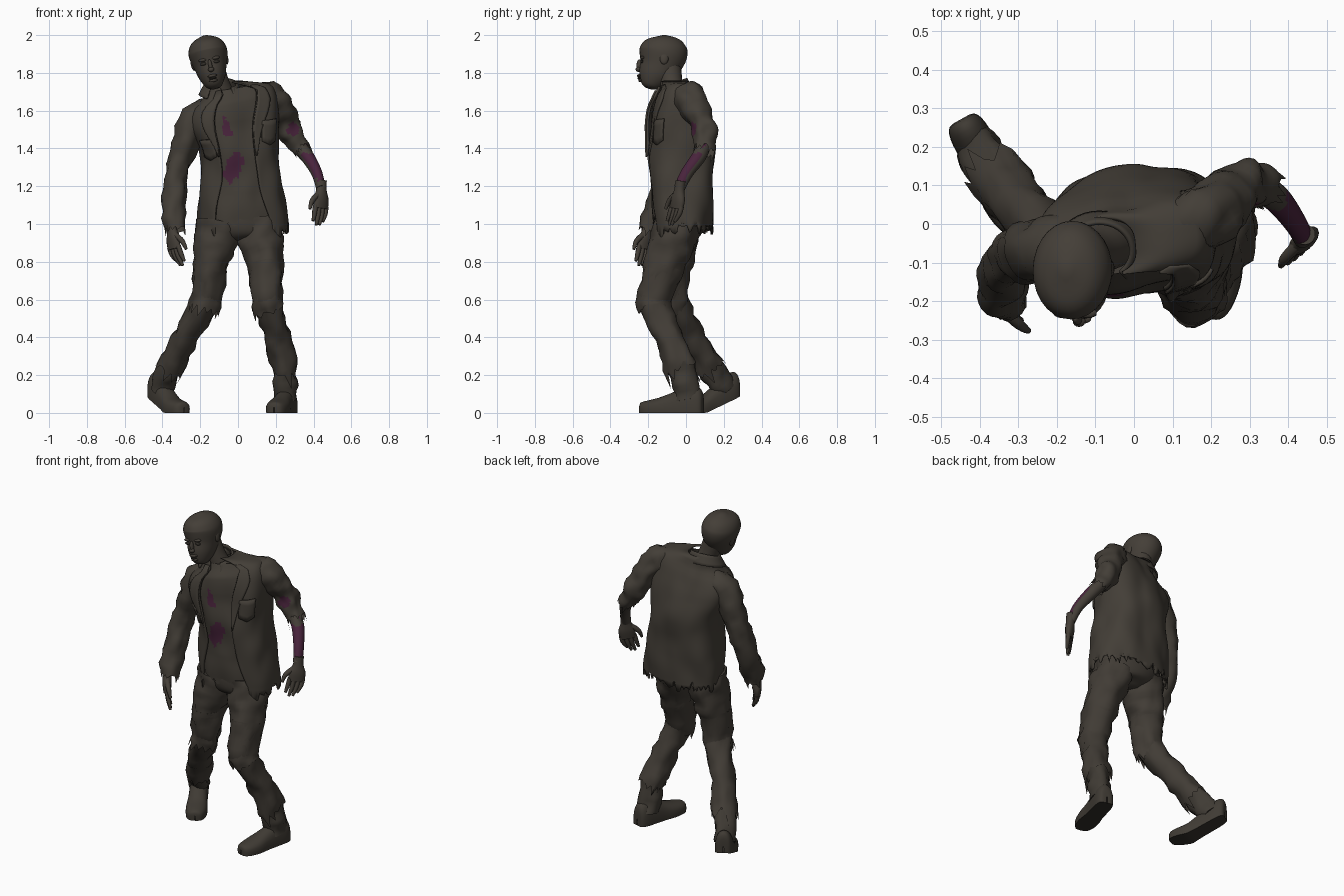
import bpy, bmesh, math, random
from mathutils import Vector, Matrix, noise

if "Cube" in bpy.data.objects:
    bpy.data.objects.remove(bpy.data.objects["Cube"])
random.seed(4)

def material(name, *rgb):
    m = bpy.data.materials.new(name)
    m.diffuse_color = (*rgb, 1)
    m.use_nodes = True
    m.node_tree.nodes["Principled BSDF"].inputs["Base Color"].default_value = m.diffuse_color
    return m

CLOTH = material("dusty brown cloth", .056, .048, .038)
PANTS = material("dark trouser cloth", .053, .045, .036)
SKIN = material("grey brown skin", .058, .049, .039)
LEATHER = material("boot leather", .050, .043, .034)
DARK = material("dark hollow", .030, .026, .021)
WOUND = material("purple wound", .066, .017, .045)

def finish(bm, name, *mats, thick=0, rule=None):
    """Named object; rule(centre, normal) picks faces for the second material."""
    bmesh.ops.recalc_face_normals(bm, faces=bm.faces)
    bm.normal_update()
    for f in bm.faces if rule else ():
        f.material_index = int(rule(f.calc_center_median(), f.normal))
    ob = bpy.data.objects.new(name, bpy.data.meshes.new(name))
    bm.to_mesh(ob.data)
    bpy.context.collection.objects.link(ob)
    for m in mats:
        ob.data.materials.append(m)
    if thick:
        mod = ob.modifiers.new("thickness", 'SOLIDIFY')
        mod.thickness, mod.offset = thick, 0

def spline(rows, t):
    """Catmull-Rom value along rows, t in row units."""
    n = len(rows) - 1
    i = max(0, min(n - 1, int(t)))
    f = t - i
    p = [rows[max(0, min(n, i + k))] for k in (-1, 0, 1, 2)]
    return [b + .5 * f * (c - a + f * (2*a - 5*b + 4*c - d + f * (3*(b - c) + d - a))) for a, b, c, d in zip(*p)]

def bridge(bm, rows, closed):
    g = [[bm.verts.new(p) for p in row] for row in rows]
    for r, s in zip(g, g[1:]):
        for k in range(len(r) if closed else len(r) - 1):
            m = (k + 1) % len(r)
            bm.faces.new((r[k], r[m], s[m], s[k]))
    return g

def tube(bm, rows, seg=20, sub=4, ref=(1, 0, 0), wrinkle=0.0, torn=0.0):
    """Sweep an ellipse along rows of (x, y, z, radius_a, radius_b)."""
    n, ref, rings = (len(rows) - 1) * sub, Vector(ref), []
    pts = [spline(rows, i / sub) for i in range(n + 1)]
    for i, p in enumerate(pts):
        c = Vector(p[:3])
        t = (Vector(pts[min(n, i + 1)][:3]) - Vector(pts[max(0, i - 1)][:3])).normalized()
        u = (ref - t * t.dot(ref)).normalized()
        rings.append([])
        for k in range(seg):
            a = math.tau * k / seg
            d = u * math.cos(a) * p[3] + t.cross(u) * math.sin(a) * p[4]
            rip = torn * random.uniform(-.3, 1) * (k % 2) if i == n else 0
            rings[-1].append(c + d + d.normalized() * wrinkle * noise.noise((c + d) * 16) + t * rip)
    g = bridge(bm, rings, True)
    for cap in (g[:1] if torn else (g[0], g[-1])):
        bm.faces.new(cap)

def limb(name, rows, *mats, rule=None, **kw):
    bm = bmesh.new()
    tube(bm, rows, **kw)
    finish(bm, name, *mats, rule=rule)

def patch(name, fn, nu, nv, *mats, **kw):
    """Grid surface from fn(u, v), u and v from 0 to 1."""
    bm = bmesh.new()
    bridge(bm, [[fn(i / nu, j / nv) for i in range(nu + 1)] for j in range(nv + 1)], False)
    bmesh.ops.remove_doubles(bm, verts=bm.verts, dist=1e-5)
    finish(bm, name, *mats, **kw)

# Torso surface: z, centre x, centre y, radius x, radius y, tilt, turn
TORSO = [(.97, .025, -.025, .235, .158, 0, 0), (1.1, .02, -.025, .225, .166, 0, 0),
         (1.25, .015, -.025, .207, .169, 0, .08), (1.4, 0, -.03, .205, .170, .05, .13),
         (1.55, -.02, -.045, .230, .150, .15, .18), (1.65, -.02, -.055, .222, .118, .22, .22),
         (1.71, -.01, -.055, .170, .088, .2, .22), (1.75, -.08, -.065, .092, .075, .05, .1)]

def torso(deg, z, off=0.0):
    i = max(k for k in range(len(TORSO) - 1) if k == 0 or z >= TORSO[k][0])
    t = max(0, i + (z - TORSO[i][0]) / (TORSO[i + 1][0] - TORSO[i][0]))
    _, cx, cy, rx, ry, tilt, yaw = spline(TORSO, t)
    c, s = math.cos(math.radians(deg)), math.sin(math.radians(deg))
    d = Vector(((rx + off) * math.copysign(abs(c) ** .8, c), (ry + off) * math.copysign(abs(s) ** .8, s), 0))
    p = Vector((cx, cy, z + tilt * d.x)) + Matrix.Rotation(yaw, 3, 'Z') @ d
    return p + d.normalized() * (.018 * noise.noise(Vector((p.x * 9, p.y * 9, p.z * 6))))

# Open jacket with a ragged hem
def opening(z):
    return spline([(-50, 238), (-72, 242), (-76, 241), (-66, 246)], max(0, (z - .97) / .26))

def jacket(u, v):
    a, b = opening(.97 + .78 * v)
    rip = (random.uniform(-.03, .045) - .035 * (abs(u - .5) > .4)) * (v == 0)
    return torso(a + (b - a) * u, .97 + .78 * v) + Vector((0, 0, rip))

patch("jacket", jacket, 90, 34, CLOTH, thick=.012)

# Torn shirt with two exposed wounds
def wounded(c, n):
    return c.y < -.1 and any(
        math.hypot((c.x - x - (c.z - z) * k) / rx, (c.z - z) / rz) + .5 * noise.noise(c * 35) < 1
        for x, z, rx, rz, k in ((-.06, 1.51, .026, .052, -.25), (-.025, 1.295, .046, .072, .3)))

def shirt(u, v):
    rip = random.uniform(-.035, .02) * (v == 0 and 0 < u < 1)
    return torso(360 * u, 1.01 + .71 * v, -.018) + Vector((0, 0, rip))

patch("shirt", shirt, 130, 80, CLOTH, WOUND, rule=wounded)

# Lapels, chest pockets and collar
for i, (side, sg, mid, top) in enumerate((("left", 1, -50, 1.53), ("right", -1, -138, 1.46))):
    def lapel(u, v):
        w = 2 + 20 * min(v / .7, 1) - 8 * max(0, v - .75) / .25
        return torso(opening(1.36 + .36 * v)[i] + sg * w * u, 1.36 + .36 * v, .010)
    def pocket(u, v):
        return torso(mid + 28 * (u - .5), top - .10 * v - .02 * (1 - abs(2 * u - 1)) * v, .010)
    patch(side + "_lapel", lapel, 5, 12, CLOTH, thick=.01)
    patch(side + "_pocket", pocket, 6, 4, CLOTH, thick=.01)

def collar(u, v):
    a, r = math.radians(-50 + 280 * u), .082 + .032 * v
    return Vector((-.09 + r * math.cos(a), -.07 + r * .88 * math.sin(a), 1.772 - .06 * v - .028 * (1 - math.sin(a))))

patch("collar", collar, 30, 4, CLOTH, thick=.01)

# Sleeves and bare forearm
limb("left_sleeve", [(.10, -.01, 1.655, .086, .088), (.185, .02, 1.655, .084, .088), (.246, .075, 1.56, .070, .073),
                     (.292, .103, 1.465, .063, .060), (.335, .085, 1.395, .052, .055)], CLOTH, WOUND, seg=32, sub=6,
     wrinkle=.022, torn=.08, rule=lambda c, n: n.y < -.5 and (c - Vector((.292, .045, 1.50))).length < .036)
limb("right_sleeve", [(-.15, -.06, 1.585, .08, .08), (-.225, -.065, 1.555, .082, .082), (-.285, -.075, 1.41, .068, .072),
                      (-.324, -.09, 1.27, .064, .068), (-.337, -.15, 1.1, .063, .066), (-.340, -.19, .97, .055, .055)],
     CLOTH, seg=26, wrinkle=.022, torn=.04)
limb("left_forearm", [(.3, .105, 1.44, .036, .036), (.365, .07, 1.36, .036, .038), (.417, .005, 1.27, .029, .033),
                      (.438, -.035, 1.19, .025, .03)], SKIN, WOUND, seg=24, sub=8,
     rule=lambda c, n: 1.22 < c.z + .09 * noise.noise(c * 25) < 1.41 and n.dot(Vector((.45, -.85, .2))) > .1)

# Hands with curled fingers
def hand(name, wrist, d, side, curl):
    bm = bmesh.new()
    w, d, s, n = Vector(wrist), Vector(d).normalized(), Vector(side).normalized(), Vector(curl)
    def strand(rows, ref, seg):
        tube(bm, [(*(w + d * k + s * m + n * c), a, b) for k, m, c, a, b in rows], seg=seg, ref=ref)
    strand([(-.05, 0, 0, .027, .026), (0, 0, 0, .03, .025), (.05, 0, 0, .048, .026), (.1, 0, 0, .046, .02)], s, 14)
    for i, ln in enumerate((.085, .105, .1, .08)):
        m = .038 - .025 * i
        strand([(.085, m, 0, .013, .013), (.085 + ln * .5, m, .012, .013, .013),
                (.085 + ln, m, .03 + .006 * i, .008, .008)], s, 8)
    strand([(.025, .02, 0, .017, .017), (.065, .058, .012, .014, .014), (.11, .064, .03, .008, .008)], n, 8)
    finish(bm, name, SKIN)

hand("left_hand", (.442, -.035, 1.18), (-.04, -.15, -1), (-.75, -.65, .12), (-.3, -.5, 0))
hand("right_hand", (-.348, -.205, .965), (.10, -.15, -1), (.6, -.75, .15), (.8, -.2, 0))

# Hips and ragged trousers, with torn cloth over each knee
limb("hips", [(.02, -.03, 1.1, .195, .135), (.01, -.04, 1.0, .205, .135), (0, -.045, .94, .16, .115),
              (0, -.045, .905, .05, .05)], PANTS, seg=28)
LEGS = {"left": [(.10, -.045, 1.0, .118, .125), (.122, -.075, .9, .114, .118), (.145, -.115, .78, .093, .107),
                 (.155, -.17, .60, .075, .085), (.21, -.09, .41, .068, .075), (.247, -.025, .23, .073, .082)],
        "right": [(-.10, -.045, 1.0, .118, .125), (-.120, -.06, .9, .114, .118), (-.147, -.075, .78, .093, .107),
                  (-.165, -.075, .61, .078, .085), (-.275, .025, .41, .07, .072), (-.355, .12, .25, .075, .08)]}
for side, rows in LEGS.items():
    x, y, z = rows[3][:3]
    limb(side + "_trouser_leg", rows, PANTS, seg=24, sub=5, wrinkle=.022, torn=.09)
    limb(side + "_torn_knee", [rows[2], (x, y, z, .078, .088), (x * 1.07, y, z - .05, .078, .087)], PANTS,
         seg=24, wrinkle=.02, torn=.06)

# Boots: width and height profile from heel to toe, dark where the sole faces down
PROFILE = [(0, .004, .02), (.01, .036, .09), (.1, .05, .12), (.28, .053, .115), (.5, .055, .085),
           (.7, .062, .06), (.88, .054, .045), (.98, .034, .034), (1, .003, .01)]
for side, heel, toe, lift, ankle in (("left", (.275, .09, 0), (.19, -.245, 0), 0, (.245, -.025, .27)),
                                     ("right", (-.448, .272, 0), (-.285, -.02, 0), .09, (-.352, .115, .27))):
    h, d, ankle = Vector(heel), Vector(toe) - Vector(heel), Vector(ankle)
    across = Vector((-d.y, d.x, 0)).normalized()
    def boot(u, v):
        s, w, hi = spline(PROFILE, v * 8)
        n = math.sin(math.tau * u)
        z = .02 + hi * n ** .7 if n > 0 else max(0, .02 + .08 * n)
        return h + d * s + across * math.cos(math.tau * u) * w + Vector((0, 0, z + lift * max(0, .65 - s) / .65))
    patch(side + "_boot", boot, 24, 24, LEATHER, DARK, rule=lambda c, n: n.z < -.5)
    base = h + d * .24 + Vector((0, 0, .07 + lift * .6))
    limb(side + "_boot_shaft", [(*base, .058, .066), (*((base + ankle) / 2), .062, .068), (*ankle, .06, .065)],
         LEATHER, wrinkle=.02)

# Neck and head, the head leaning so that the chin swings inwards
limb("neck", [(-.07, -.05, 1.64, .075, .07), (-.10, -.075, 1.73, .06, .06), (-.135, -.09, 1.83, .062, .065)], SKIN)
HEAD = Matrix.Translation((-.155, -.122, 1.883)) @ Matrix.Rotation(math.radians(-11), 4, 'Y')

def blobs(bm, items):
    for x, y, z, *size in items:
        for s in ((-1, 1) if x else (1,)):
            m = HEAD @ Matrix.Translation((s * x, y, z)) @ Matrix.Diagonal((*size, 1))
            bmesh.ops.create_uvsphere(bm, u_segments=14, v_segments=8, radius=1, matrix=m)

bm = bmesh.new()
tube(bm, [(0, -.078, -.165, .022, .022), (0, -.072, -.150, .044, .050), (0, -.050, -.105, .069, .085),
          (0, -.020, -.05, .086, .108), (0, 0, .015, .103, .128), (0, .004, .06, .095, .120),
          (0, .006, .095, .066, .085), (0, .006, .117, .012, .014)], seg=28)
bm.transform(HEAD)
# Nose bridge, nose tip, lips, ears, brows
blobs(bm, [(0, -.124, -.045, .011, .016, .034), (0, -.130, -.066, .017, .015, .013), (0, -.124, -.100, .026, .013, .008),
           (0, -.119, -.126, .023, .011, .008), (.089, .006, -.02, .012, .024, .036), (.034, -.108, -.010, .024, .014, .009)])
finish(bm, "head", SKIN)

# Sunken eyes and open mouth
bm = bmesh.new()
blobs(bm, [(.036, -.112, -.030, .018, .008, .008), (0, -.126, -.113, .020, .010, .006)])
finish(bm, "eyes_and_mouth", DARK)

# Smooth shading with sharp creases kept
for ob in bpy.context.collection.objects:
    ob.select_set(True)
    bpy.context.view_layer.objects.active = ob
bpy.ops.object.shade_smooth_by_angle(angle=math.radians(50))
